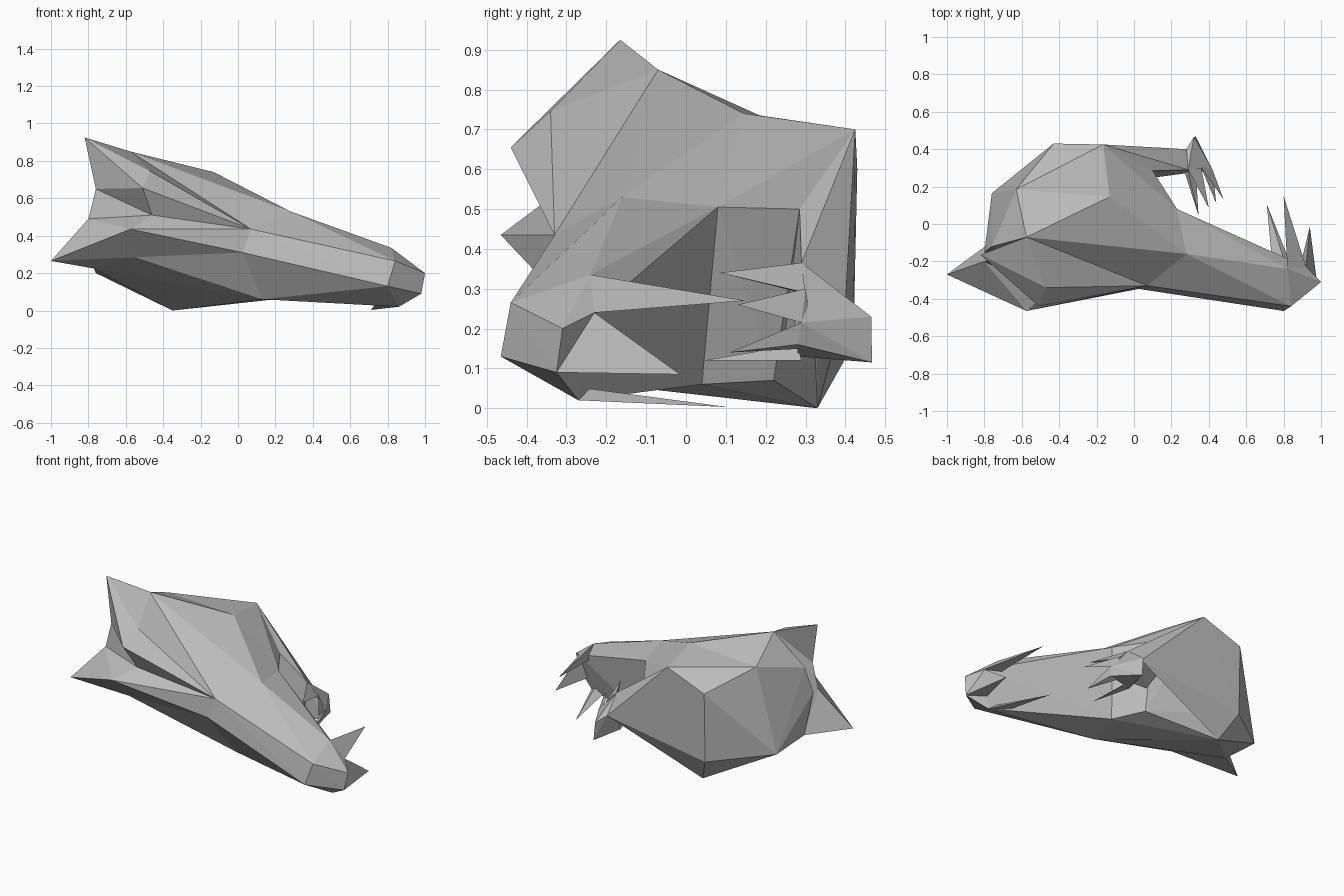
import bpy, bmesh

if "Cube" in bpy.data.objects:
    bpy.data.objects.remove(bpy.data.objects["Cube"])

grey = bpy.data.materials.new("stone grey")
grey.diffuse_color = (0.5, 0.5, 0.5, 1)
grey.use_nodes = True
grey.node_tree.nodes["Principled BSDF"].inputs["Base Color"].default_value = grey.diffuse_color


def hull(name, pts):
    """Faceted solid wrapped round a few corner points."""
    bm = bmesh.new()
    for p in pts:
        bm.verts.new(p)
    bmesh.ops.convex_hull(bm, input=bm.verts[:])
    loose = [v for v in bm.verts if not v.link_faces]
    bmesh.ops.delete(bm, geom=loose, context='VERTS')
    bmesh.ops.recalc_face_normals(bm, faces=bm.faces[:])
    me = bpy.data.meshes.new(name)
    bm.to_mesh(me)
    bm.free()
    me.materials.append(grey)
    ob = bpy.data.objects.new(name, me)
    bpy.context.collection.objects.link(ob)


# shared body corners
crest, ridge = (-.575, -.07, .85), (-.13, .145, .74)
rump_top, rump_left = (-.165, .425, .70), (-.63, .185, .735)
rump_mid, rump_low = (-.43, .43, .60), (-.43, .42, .16)
keel, flank, chin = (-.35, .33, 0), (-.76, .165, .2), (-.77, -.1, .225)
brow, cheek = (.07, -.33, .435), (.025, -.347, .31)
shoulder, armpit, inner = (.28, -.16, .53), (.23, .08, .505), (.1, .285, .5)
belly_front, belly_back = (.2, .04, .06), (.1, .22, .07)
belly_low, jaw_low = (.13, -.2, .06), (-.55, -.32, .285)
mouth_top, mouth_low, mouth_in = (-.76, -.2, .65), (-.8, -.2, .49), (-.46, -.365, .51)

# body in two blocks that meet in a crease along the ridge
hull("torso", [crest, ridge, rump_left, keel, flank, chin, brow, cheek,
               shoulder, armpit, inner, belly_front, belly_back, belly_low,
               jaw_low, (-.76, -.12, .65), (-.8, -.15, .49)])
hull("rump", [ridge, rump_left, rump_top, rump_mid, rump_low, keel, flank,
              armpit, inner, belly_front, belly_back])

# jaws: tall upper horn and low side spike around an open notch
horn = (-.82, -.165, .925)
hull("upper_jaw", [horn, crest, (-.47, -.34, .745), (-.51, -.44, .655),
                   mouth_top, mouth_in, brow])
hull("mouth", [mouth_top, mouth_low, mouth_in, chin, brow, crest])
hull("lower_jaw", [(-1, -.27, .265), (-.575, -.465, .435), mouth_low,
                   mouth_in, jaw_low, chin, cheek, brow])

# front arm with its blunt hand
w_top, w_low = (.82, -.24, .335), (.86, -.27, .02)
knuckle, heel = (.92, -.23, .24), (.98, -.325, .09)
hull("front_arm", [shoulder, armpit, brow, cheek, belly_front, belly_low, w_top,
                   (.84, -.44, .265), (.80, -.465, .13), w_low,
                   (1, -.31, .2), heel, knuckle])

# back arm with its small hand
a, b, g, h = (.28, .4, .26), (.29, .29, .365), (.3, .4, .13), (.27, .28, .13)
hull("back_arm", [rump_top, inner, (.12, .25, .2), a, b, (.27, .27, .18)])
hull("back_flank", [rump_top, rump_low, keel, (.0, .33, .2), a, (.1, .29, .4)])
e, f = (.42, .29, .215), (.41, .28, .16)
hull("back_hand", [a, b, g, h, e, f, (.32, .465, .23), (.33, .467, .115)])

# claws: tip followed by its root corners
claws = [
    ((.80, .15, .27), w_top, knuckle, (.83, -.24, .24)),
    ((.94, -.015, .085), knuckle, heel, (.88, -.26, .09)),
    ((.71, .105, .003), w_low, (.82, -.25, .05), (.74, -.22, .04)),
    ((.40, .085, .34), b, (.36, .30, .29), (.3, .29, .29)),
    ((.48, .13, .26), e, (.36, .30, .30), (.38, .31, .24)),
    ((.345, .045, .12), h, (.33, .29, .12), (.29, .28, .16)),
    ((.44, .11, .14), f, e, (.36, .3, .15)),
]
for i, c in enumerate(claws):
    hull(f"claw_{i + 1}", c)
